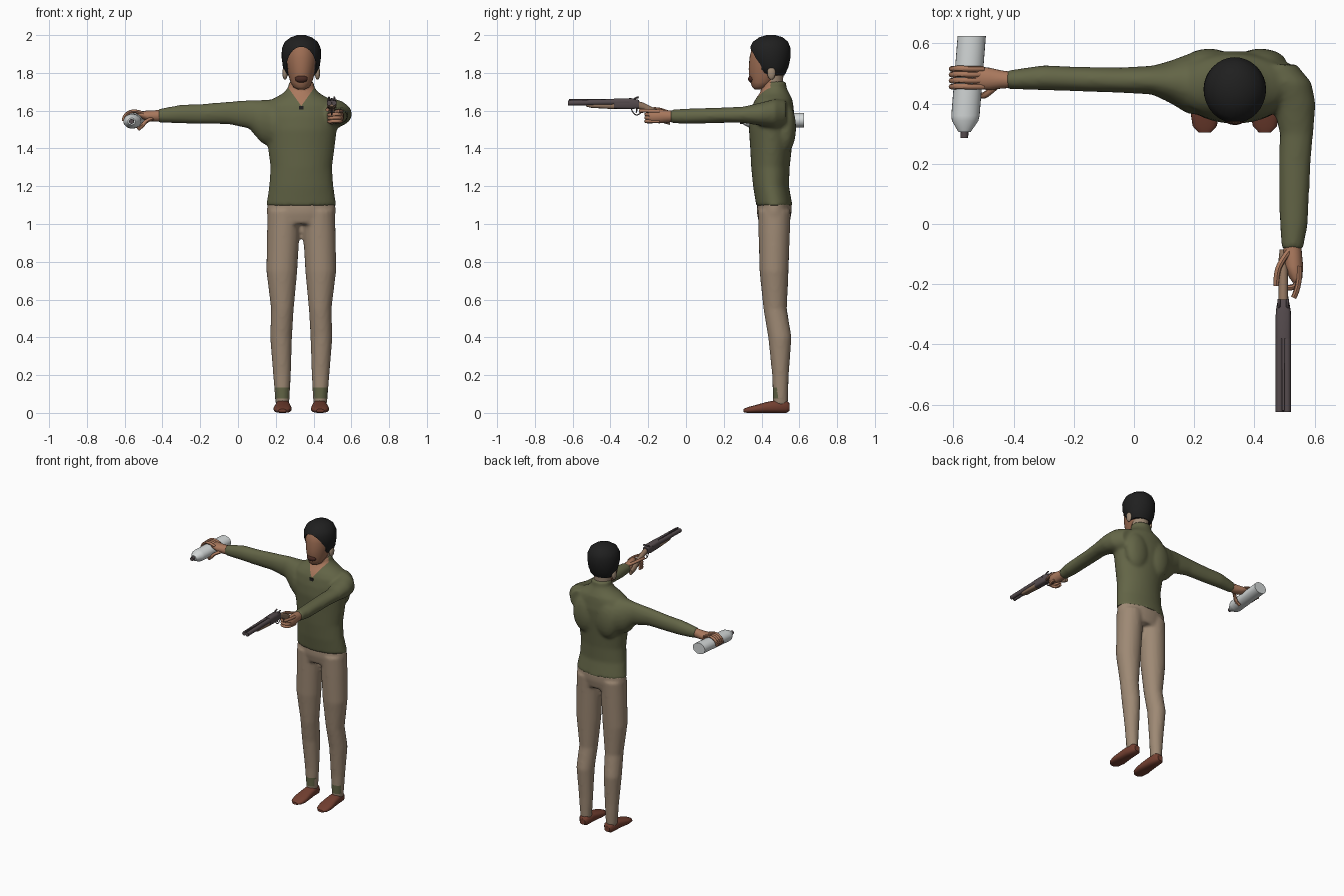
import bpy, bmesh, math
from mathutils import Vector

if "Cube" in bpy.data.objects:
    bpy.data.objects.remove(bpy.data.objects["Cube"])

MID = 0.335  # body centre line in x


def material(name, r, g, b):
    m = bpy.data.materials.new(name)
    m.use_nodes = True
    m.diffuse_color = (r, g, b, 1)
    bsdf = next(n for n in m.node_tree.nodes if n.type == 'BSDF_PRINCIPLED')
    bsdf.inputs["Base Color"].default_value = (r, g, b, 1)
    return m


olive = material("olive knit", .125, .13, .062)
tan = material("tan cloth", .34, .25, .175)
skin = material("skin", .40, .19, .11)
face_skin = material("face skin", .33, .15, .085)
black = material("black hair", .014, .014, .014)
leather = material("red brown leather", .17, .05, .03)
white = material("pale plastic", .66, .69, .69)
metal = material("gun metal", .09, .07, .075)
wood = material("gun wood", .27, .17, .11)
dark = material("dark brown", .07, .025, .018)


def finish(name, mesh, *mats, angle=45):
    mesh.materials.clear()
    for m in mats:
        mesh.materials.append(m)
    for p in mesh.polygons:
        p.use_smooth = True
    mesh.set_sharp_from_angle(angle=math.radians(angle))
    mesh.name = name
    ob = bpy.data.objects.new(name, mesh)
    bpy.context.collection.objects.link(ob)
    return ob


def loft(name, mat, axis, stations, n=20, power=1.0, angle=45):
    """Closed skin over oval rings: (position on axis, centre a, centre b, radius a, radius b)."""
    order = {'x': (2, 0, 1), 'y': (0, 2, 1), 'z': (0, 1, 2)}[axis]
    bm = bmesh.new()
    rings = []
    for t, ca, cb, ra, rb in stations:
        ring = []
        for i in range(n):
            a = math.tau * i / n
            c, s = math.cos(a), math.sin(a)
            p = (ca + ra * math.copysign(abs(c) ** power, c),
                 cb + rb * math.copysign(abs(s) ** power, s), t)
            ring.append(bm.verts.new([p[k] for k in order]))
        rings.append(ring)
    for r, q in zip(rings, rings[1:]):
        for i in range(n):
            j = (i + 1) % n
            bm.faces.new((r[i], r[j], q[j], q[i]))
    bm.faces.new(rings[0])
    bm.faces.new(rings[-1])
    bmesh.ops.recalc_face_normals(bm, faces=bm.faces)
    mesh = bpy.data.meshes.new(name)
    bm.to_mesh(mesh)
    return finish(name, mesh, mat, angle=angle)


def ellipsoid(name, mat, centre, radii):
    bm = bmesh.new()
    bmesh.ops.create_uvsphere(bm, u_segments=20, v_segments=12, radius=1)
    for v in bm.verts:
        v.co = Vector(a * b + c for a, b, c in zip(v.co, radii, centre))
    mesh = bpy.data.meshes.new(name)
    bm.to_mesh(mesh)
    return finish(name, mesh, mat)


def box(name, mat, centre, size):
    bm = bmesh.new()
    bmesh.ops.create_cube(bm, size=1)
    for v in bm.verts:
        v.co = Vector(a * b + c for a, b, c in zip(v.co, size, centre))
    mesh = bpy.data.meshes.new(name)
    bm.to_mesh(mesh)
    return finish(name, mesh, mat, angle=30)


def bake(ob, name, *mats):
    mesh = bpy.data.meshes.new_from_object(
        ob.evaluated_get(bpy.context.evaluated_depsgraph_get()))
    bpy.data.objects.remove(ob)
    return finish(name, mesh, *mats)


def tubes(name, mat, paths, radius):
    cu = bpy.data.curves.new(name, 'CURVE')
    cu.dimensions = '3D'
    cu.bevel_depth, cu.bevel_resolution, cu.use_fill_caps = radius, 2, True
    for path in paths:
        sp = cu.splines.new('NURBS')
        sp.points.add(len(path) - 1)
        sp.use_endpoint_u, sp.order_u, sp.resolution_u = True, 3, 5
        for p, co in zip(sp.points, path):
            p.co = (*co, 1)
    ob = bpy.data.objects.new(name, cu)
    bpy.context.collection.objects.link(ob)
    return bake(ob, name, mat)


def fuse(name, parts, mats, smooth=5):
    """Melt overlapping parts into one soft surface."""
    bm = bmesh.new()
    for p in parts:
        bm.from_mesh(p.data)
        bpy.data.objects.remove(p)
    mesh = bpy.data.meshes.new(name)
    bm.to_mesh(mesh)
    ob = finish(name, mesh, mats[0])
    rm = ob.modifiers.new("melt", 'REMESH')
    rm.mode, rm.voxel_size = 'VOXEL', .011
    sm = ob.modifiers.new("soften", 'SMOOTH')
    sm.factor, sm.iterations = .5, smooth
    return bake(ob, name, *mats)


def paint(ob, cuts, rule):
    """Cut crisp edges along planes, then give the second colour to faces by rule."""
    bm = bmesh.new()
    bm.from_mesh(ob.data)
    for co, no in cuts:
        bmesh.ops.bisect_plane(bm, geom=bm.verts[:] + bm.edges[:] + bm.faces[:],
                               plane_co=co, plane_no=no)
    bm.normal_update()
    for f in bm.faces:
        f.material_index = int(rule(f.calc_center_median(), f.normal))
    bm.to_mesh(ob.data)


# Sweater: torso, shoulder blades and both sleeves
torso = loft("torso", olive, 'z', [
    (1.095, MID, .468, .186, .096), (1.2, MID, .45, .17, .095), (1.3, MID, .447, .163, .102),
    (1.4, MID, .45, .176, .11), (1.5, MID, .452, .188, .119), (1.57, MID, .457, .2, .118),
    (1.63, MID, .46, .19, .108), (1.66, MID, .465, .155, .098), (1.69, MID, .468, .1, .08),
    (1.72, MID, .468, .07, .064), (1.755, MID, .47, .066, .06)], n=32)
blades = [ellipsoid("blade", olive, (MID + s * .085, .53, 1.51), (.09, .053, .13)) for s in (-1, 1)]
side_sleeve = loft("side_sleeve", olive, 'x', [
    (.24, .462, 1.53, .1, .12), (.18, .465, 1.53, .1, .13), (.12, .472, 1.545, .07, .112),
    (.06, .478, 1.58, .048, .076), (-.05, .478, 1.588, .042, .06), (-.2, .482, 1.582, .041, .053),
    (-.3, .486, 1.582, .042, .05), (-.425, .479, 1.573, .031, .036)])
front_sleeve = loft("front_sleeve", olive, 'y', [
    (.53, .47, 1.585, .07, .07), (.47, .505, 1.585, .085, .078), (.40, .532, 1.582, .072, .062),
    (.3, .54, 1.578, .056, .043), (.2, .534, 1.576, .053, .041), (0, .531, 1.57, .047, .041),
    (-.085, .526, 1.57, .036, .035)])
sweater = fuse("sweater", [torso, side_sleeve, front_sleeve] + blades, [olive, skin])
paint(sweater, [((MID, 0, 1.625), (s * 1.4, 0, -1)) for s in (-1, 1)],
      lambda c, n: c.y < .45 and c.z > 1.625 + 1.4 * abs(c.x - MID))
box("neckline_button", black, (MID, .352, 1.615), (.026, .014, .02))

# Trousers with ankle patches
parts = [loft("hips", tan, 'z', [(1.115, MID, .468, .18, .091), (1.06, MID, .467, .183, .092),
                                 (1.0, MID, .467, .17, .08)], n=32)]
for s in (-1, 1):
    parts.append(loft("leg", tan, 'z', [
        (z, MID + s * off, cy, rx, ry) for z, off, cy, rx, ry in [
            (1.07, .09, .468, .088, .087), (.95, .096, .467, .086, .083), (.75, .103, .466, .082, .077),
            (.55, .1, .472, .06, .062), (.4, .107, .497, .058, .062), (.2, .102, .5, .047, .044),
            (.04, .1, .5, .036, .039)]]))
trousers = fuse("trousers", parts, [tan, olive], smooth=3)
paint(trousers, [((0, 0, z), (0, 0, 1)) for z in (.075, .135)],
      lambda c, n: .075 < c.z < .135 and n.y < -.4)

# Shoes
for s, side in ((-1, "right"), (1, "left")):
    loft(side + "_shoe", leather, 'y', [
        (y, MID + s * off, top / 2 + low / 2, rx, top / 2 - low / 2) for y, off, rx, low, top in [
            (.548, .097, .02, .01, .05), (.53, .097, .035, 0, .068), (.47, .098, .039, 0, .066),
            (.42, .098, .043, 0, .056), (.37, .099, .048, 0, .042), (.325, .1, .04, 0, .03),
            (.304, .1, .02, .004, .02)]], power=.75)

# Neck, head, mouth and ears
neck = loft("neck", skin, 'z', [(1.66, MID, .46, .07, .07), (1.72, MID, .455, .06, .058),
                                (1.78, MID, .46, .056, .055), (1.84, MID, .465, .06, .06)])
neck.data.materials.append(tan)
paint(neck, [((0, .45, 0), (0, 1, 0))], lambda c, n: c.y > .45)
loft("head", face_skin, 'z', [
    (1.712, MID, .385, .018, .022), (1.725, MID, .392, .042, .042), (1.75, MID, .408, .057, .066),
    (1.79, MID, .427, .069, .093), (1.82, MID, .434, .076, .102), (1.88, MID, .438, .084, .102),
    (1.94, MID, .445, .076, .095), (1.975, MID, .45, .045, .06)], n=28, angle=80)
ellipsoid("mouth", dark, (MID, .347, 1.768), (.034, .018, .02))
for s, side in ((-1, "right"), (1, "left")):
    ellipsoid(side + "_ear", tan, (MID + s * .086, .452, 1.8), (.014, .022, .036))

# Hair with the face opening cut out
hair = loft("hair_solid", black, 'z', [
    (1.785, MID, .465, .07, .055), (1.8, MID, .455, .084, .073), (1.83, MID, .452, .097, .09),
    (1.88, MID, .447, .104, .106), (1.93, MID, .445, .103, .109), (1.965, MID, .447, .087, .093),
    (1.988, MID, .45, .056, .062), (2.0, MID, .45, .022, .025)], n=32)
cutter = loft("face_cutter", black, 'y', [(.2, MID, 1.825, .079, .113), (.4, MID, 1.825, .079, .113)], n=32)
cutter.hide_render = True
cut = hair.modifiers.new("face opening", 'BOOLEAN')
cut.operation, cut.solver, cut.object = 'DIFFERENCE', 'EXACT', cutter
bake(hair, "hair", black)
bpy.data.objects.remove(cutter)

# Spray bottle held to the side
loft("bottle", white, 'y', [
    (.625, -.539, 1.55, .047, .039), (.36, -.56, 1.544, .047, .039), (.343, -.561, 1.544, .044, .037),
    (.305, -.563, 1.543, .02, .018)], n=24, angle=35)
loft("nozzle", metal, 'y', [(.308, -.563, 1.543, .013, .013), (.285, -.564, 1.543, .013, .013)], n=12)

# Hand around the bottle
loft("bottle_palm", skin, 'x', [
    (-.41, .479, 1.573, .027, .031), (-.44, .48, 1.572, .03, .03), (-.48, .482, 1.572, .037, .028),
    (-.52, .486, 1.58, .038, .018), (-.535, .487, 1.583, .03, .01)])
tubes("bottle_fingers", skin, [
    [(-.5, y, 1.585), (-.54, y, 1.6), (-.58, y + .002, 1.592), (-.605, y, 1.565), (-.606, y, 1.545)]
    for y in (.456, .476, .496, .515)], .0095)
tubes("bottle_thumb", skin, [[(-.45, .465, 1.56), (-.49, .43, 1.545), (-.505, .425, 1.52),
                              (-.53, .43, 1.502)]], .011)

# Hand around the grip
loft("grip_palm", skin, 'y', [
    (-.07, .526, 1.57, .03, .03), (-.1, .527, 1.57, .031, .032), (-.14, .53, 1.57, .032, .037),
    (-.18, .538, 1.57, .021, .034), (-.195, .54, 1.57, .012, .024)])
tubes("grip_fingers", skin, [
    [(.548, -.14, z), (.548, -.205, z), (.505, -.215, z), (.477, -.195, z - .003), (.482, -.165, z)]
    for z in (1.58, 1.562, 1.544)] + [[(.548, -.14, 1.595), (.553, -.2, 1.6), (.53, -.245, 1.598)]], .0095)
tubes("grip_thumb", skin, [[(.515, -.09, 1.59), (.485, -.13, 1.605), (.473, -.17, 1.61),
                            (.473, -.205, 1.605)]], .01)

# Short double-barrelled gun
GUN = .496
for s, side in ((-1, "right"), (1, "left")):
    loft(side + "_barrel", metal, 'y', [(-.625, GUN + s * .0125, 1.641, .013, .014),
                                        (-.3, GUN + s * .0125, 1.648, .013, .016)], n=12)
    tubes(side + "_hammer", metal, [[(GUN + s * .014, -.285, 1.65), (GUN + s * .014, -.265, 1.672),
                                     (GUN + s * .014, -.25, 1.67)]], .005)
box("barrel_rib", metal, (GUN, -.46, 1.653), (.008, .32, .016))
loft("receiver", metal, 'y', [(-.38, GUN, 1.637, .025, .027), (-.29, GUN, 1.637, .025, .029),
                              (-.25, GUN, 1.635, .018, .022)], n=16, power=.5)
loft("forend", wood, 'y', [(-.53, GUN, 1.628, .012, .006), (-.5, GUN, 1.626, .02, .011),
                           (-.38, GUN, 1.624, .023, .016)], n=16, power=.7)
loft("grip", wood, 'y', [(-.27, GUN, 1.635, .017, .021), (-.22, GUN, 1.62, .016, .02),
                         (-.17, GUN, 1.592, .016, .023), (-.12, GUN, 1.56, .016, .026),
                         (-.085, GUN, 1.543, .012, .018)], n=16)
tubes("trigger_guard", metal, [[(GUN, -.29, 1.612), (GUN, -.28, 1.58), (GUN, -.245, 1.575),
                                (GUN, -.225, 1.61)],
                               [(GUN, -.262, 1.615), (GUN, -.258, 1.6), (GUN, -.265, 1.59)]], .003)
